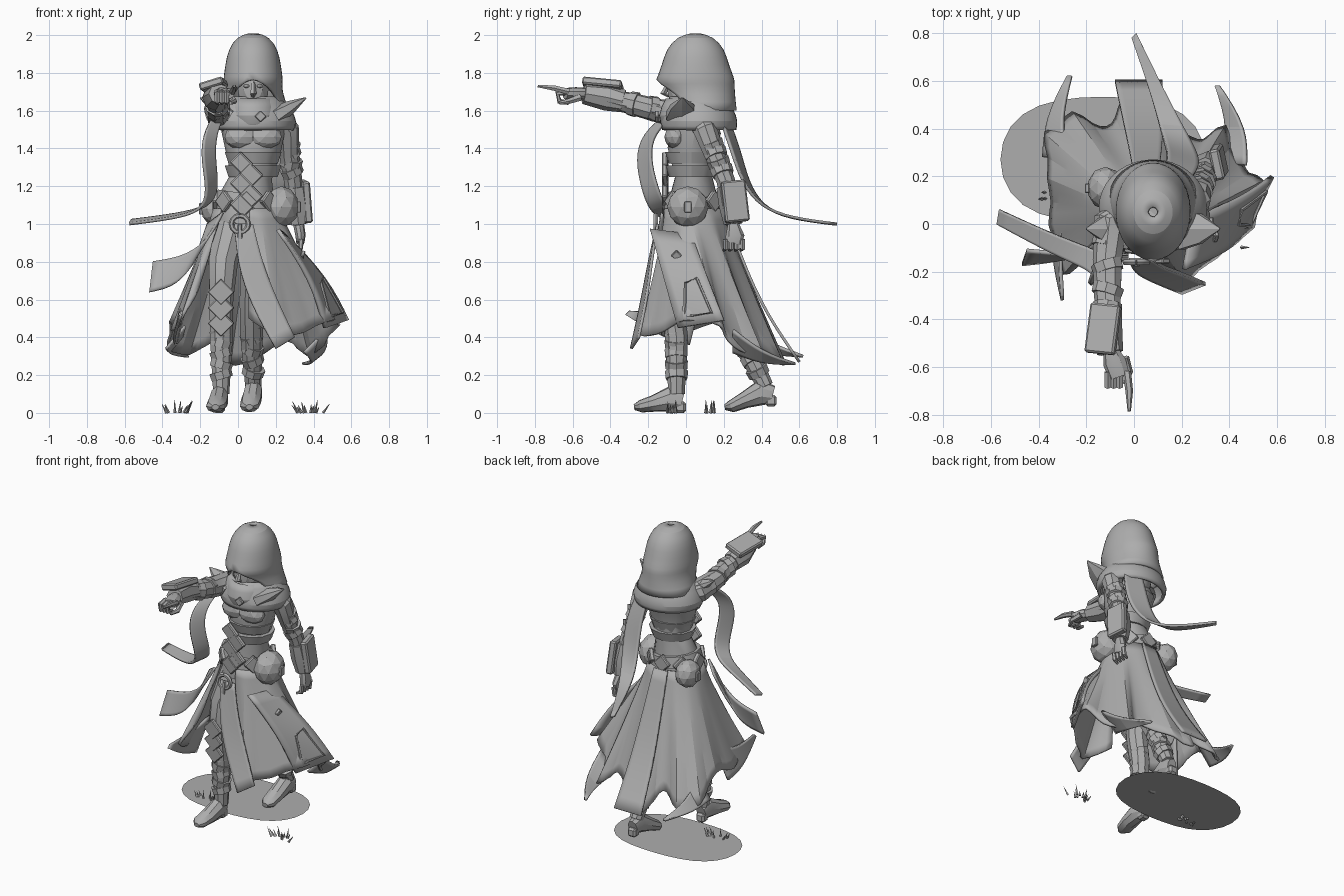
import bpy, bmesh, math, random
from math import sin, cos, pi
from mathutils import Vector

random.seed(4)
if "Cube" in bpy.data.objects:
    bpy.data.objects.remove(bpy.data.objects["Cube"], do_unlink=True)

AXIS_X, AXIS_Y, AXIS_Z = Vector((1, 0, 0)), Vector((0, 1, 0)), Vector((0, 0, 1))
DIAMOND = pi / 4
grey = bpy.data.materials.new("plain grey")
grey.use_nodes = True
grey.diffuse_color = (.42, .42, .42, 1)
grey.node_tree.nodes["Principled BSDF"].inputs["Base Color"].default_value = grey.diffuse_color


def finish(name, bm, angle=30):
    bmesh.ops.recalc_face_normals(bm, faces=bm.faces)
    mesh = bpy.data.meshes.new(name)
    bm.to_mesh(mesh)
    bm.free()
    mesh.materials.append(grey)
    obj = bpy.data.objects.new(name, mesh)
    bpy.context.collection.objects.link(obj)
    bpy.ops.object.select_all(action="DESELECT")
    bpy.context.view_layer.objects.active = obj
    obj.select_set(True)
    bpy.ops.object.shade_smooth_by_angle(angle=math.radians(angle))
    return obj


def limb(name, path, radii, sides=9, ref=None):
    """Closed tube along a path; each radius is a number or an (across, along ref) pair."""
    bm, rings = bmesh.new(), []
    path = [Vector(point) for point in path]
    span = path[-1] - path[0]
    if ref is None:
        ref = AXIS_Z if abs(span.y) > max(abs(span.x), abs(span.z)) else AXIS_Y
    for i, point in enumerate(path):
        tangent = path[min(i + 1, len(path) - 1)] - path[max(i - 1, 0)]
        across = tangent.cross(ref).normalized()
        other = across.cross(tangent).normalized()
        wide, deep = radii[i] if isinstance(radii[i], tuple) else (radii[i], radii[i])
        turns = [2 * pi * k / sides for k in range(sides)]
        rings.append([bm.verts.new(point + across * wide * cos(a) + other * deep * sin(a)) for a in turns])
    for lower, upper in zip(rings, rings[1:]):
        for k in range(sides):
            n = (k + 1) % sides
            bm.faces.new((lower[k], lower[n], upper[n], upper[k]))
    bm.faces.new(rings[0])
    bm.faces.new(rings[-1])
    return finish(name, bm)


def sheet(name, rows, thick=.015, levels=1):
    """Cloth made from a grid of points; meeting edges are joined."""
    bm = bmesh.new()
    grid = [[bm.verts.new(point) for point in row] for row in rows]
    for lower, upper in zip(grid, grid[1:]):
        for k in range(len(lower) - 1):
            bm.faces.new((lower[k], lower[k + 1], upper[k + 1], upper[k]))
    bmesh.ops.remove_doubles(bm, verts=bm.verts, dist=.0005)
    obj = finish(name, bm, angle=35)
    soften = obj.modifiers.new("soften", "SUBSURF")
    soften.levels = soften.render_levels = levels
    soften.boundary_smooth = "PRESERVE_CORNERS"
    solid = obj.modifiers.new("thickness", "SOLIDIFY")
    solid.thickness, solid.offset = thick, 0
    return obj


def ribbon(name, path, start, end, swell=0):
    """Strip whose half width turns from the start vector to the end vector, wider in the middle."""
    rows = []
    for i, point in enumerate(path):
        t = i / (len(path) - 1)
        point, half = Vector(point), Vector(start).lerp(Vector(end), t) * (1 + swell * sin(pi * t))
        rows.append([point - half, point, point + half])
    return sheet(name, rows, levels=2)


def ball(name, loc, size):
    bm = bmesh.new()
    bmesh.ops.create_icosphere(bm, subdivisions=2, radius=1)
    for v in bm.verts:
        v.co = [a + b * c for a, b, c in zip(loc, size, v.co)]
    return finish(name, bm, angle=15)


def box(name, loc, size, turn=(0, 0, 0)):
    bm = bmesh.new()
    bmesh.ops.create_cube(bm, size=1)
    for v in bm.verts:
        v.co = [a * b for a, b in zip(v.co, size)]
    bmesh.ops.bevel(bm, geom=bm.edges[:], offset=min(size) / 5, segments=1, affect="EDGES")
    obj = finish(name, bm)
    obj.location, obj.rotation_euler = loc, turn
    return obj


def shell(name, levels, count=18):
    """Wrapped cloth; each level is height, centre y, radius x, radius y, half gap at the front."""
    rows = []
    for z, centre, wide, deep, gap in levels:
        angles = [gap + 2 * (pi - gap) * k / count for k in range(count + 1)]
        rows.append([(.08 + wide * sin(a), centre - deep * cos(a), z) for a in angles])
    return sheet(name, rows, thick=.02)


def wraps(name, start, end, radius, count):
    start, end = Vector(start), Vector(end)
    half = (end - start).normalized() * .02
    for i in range(count):
        middle, tilt = start.lerp(end, i / (count - 1)), AXIS_X * .006 * (-1) ** i
        limb(name, [middle - half + tilt, middle + half - tilt], [radius, radius * .95])


# Hood, face and mantle
shell("hood", [(2, .05, .02, .02, 0), (1.985, .05, .08, .09, 0), (1.92, .05, .125, .15, 0), (1.84, .05, .14, .17, 0),
               (1.77, .05, .15, .2, 0), (1.75, .05, .15, .2, .3), (1.69, .07, .15, .18, .9), (1.6, .1, .18, .16, 1)])
shell("mantle", [(1.67, .06, .14, .14, 0), (1.6, .07, .2, .18, 0), (1.54, .07, .23, .2, 0), (1.5, .07, .21, .19, 0)])
shell("mask_collar", [(1.66, .02, .11, .12, 0), (1.57, .02, .15, .17, 0), (1.5, .03, .1, .14, 0)])
ball("face", loc=(.08, -.01, 1.71), size=(.085, .09, .13))
limb("nose", [(.08, -.09, 1.75), (.08, -.12, 1.69), (.08, -.09, 1.68)], [.01, .018, .012], sides=5)
for side in (-1, 1):
    ball("eye", loc=(.08 + side * .035, -.085, 1.73), size=(.018, .012, .01))
    limb("collar_point", [(.08 + side * reach, -.02, 1.5 + reach * .6) for reach in (.12, .2, .28)],
         [(.05, .1), (.035, .07), .004], sides=6)
box("collar_gem", loc=(.12, -.155, 1.57), size=(.045, .02, .045), turn=(0, DIAMOND, 0))

# Torso and armour
limb("torso", [(.03, .04, 1), (.04, .04, 1.1), (.07, .04, 1.25), (.08, .03, 1.4), (.08, .05, 1.5), (.08, .06, 1.6)],
     [(.15, .14), (.16, .14), (.11, .1), (.15, .13), (.17, .14), .09], sides=14)
for side in (-1, 1):
    ball("chest_plate", loc=(.08 + side * .06, -.055, 1.46), size=(.095, .06, .065))
for z in (1.28, 1.35):
    limb("corset_band", [(.08, .03, z - .03), (.08, .03, z + .03)], [(.13, .12), (.15, .14)], sides=12)
for i in range(5):
    box("corset_plate", loc=(.02 + i % 2 / 20, -.11, 1.32 - i / 18), size=(.1, .03, .08), turn=(.1, DIAMOND, 0))
limb("belt", [(.04, .04, 1.09), (.05, .04, 1.16)], [(.17, .16), (.16, .15)], sides=14)
for i in range(8):
    a = DIAMOND * i
    box("belt_plate", loc=(.045 + .165 * sin(a), .04 - .15 * cos(a), 1.12), size=(.085, .03, .085), turn=(0, DIAMOND, a))

# Buckle ring with drop
ring = [(.01 + sin(pi * k / 6) / 22, -.16, 1 + cos(pi * k / 6) / 22) for k in range(13)]
limb("buckle_ring", ring, [.014] * len(ring), sides=6)
limb("buckle_drop", [(.01, -.16, 1), (.01, -.16, .93), (.01, -.16, .87)], [.01, .02, .003], sides=6)

# Pouches and vials
for out, loc, size in ((1, (.23, .01, 1.09), .11), (-1, (-.12, .15, 1.08), .09)):
    ball("pouch", loc, [size * .85, size, size])
    box("pouch_clasp", Vector(loc) + AXIS_X * out * size * .85, size=(.02, .04, .06))
for y in (.02, .06, .1):
    limb("vial", [(.2, y, .85), (.19, y, 1)], [.02, .024], sides=7)

# Coat skirt: the hem runs from the front over the left side and round the back
hem = [(.06, -.14, .5), (.22, -.27, .4), (.36, -.14, .42), (.53, -.02, .5), (.57, .2, .47), (.47, .25, .35),
       (.4, .45, .28), (.28, .34, .4), (.1, .53, .28), (-.05, .56, .24), (-.11, .4, .4), (-.27, .5, .3),
       (-.4, .4, .33), (-.37, .2, .5), (-.37, 0, .42), (-.31, -.25, .5), (-.2, -.12, .7)]
columns = [Vector(hem[0])]
for start, end in zip(hem, hem[1:]):
    columns += [(Vector(start) + Vector(end)) / 2, Vector(end)]
rows = []
for step in range(7):
    drop, row = step / 6, []
    for i, low in enumerate(columns):
        a = .1 - pi / 2 + (2 * pi - 1) * i / (len(columns) - 1)
        top = Vector((.045 + .17 * cos(a), .04 + .15 * sin(a), 1.08))
        fold = 1 - drop * (i % 2) / 9
        spread = drop ** 1.15
        row.append((top.x + (low.x * fold - top.x) * spread, top.y + (low.y * fold - top.y) * spread,
                    top.z + (low.z - top.z) * drop))
    rows.append(row)
sheet("coat_skirt", rows)

# Side panel with raised frame
corners = [Vector(p) for p in ((.21, -.19, .97), (.25, .03, .94), (.46, -.04, .45), (.58, .2, .49))]


def on_panel(u, v, lift=0):
    point = corners[0].lerp(corners[1], u).lerp(corners[2].lerp(corners[3], u), v)
    return point + Vector((sin(pi * v) / 25 + lift, -lift, 0))


sheet("side_panel", [[on_panel(u / 3, v / 4) for u in range(4)] for v in range(5)], thick=.02)
frame = [on_panel(u, v, lift=.012) for u, v in ((.25, .9), (.85, .9), (.8, .5), (.5, .55), (.25, .9))]
limb("panel_frame", frame, [.008] * len(frame), sides=5)
box("panel_stud", on_panel(.5, .25, lift=.01), size=(.02, .04, .04), turn=(DIAMOND, .3, 0))

# Loose flaps and curled coat tails
ribbon("right_flap", [(-.12, -.1, 1.03), (-.18, -.14, .88), (-.29, -.14, .75), (-.46, -.14, .72)],
       start=(.04, -.03, .03), end=(.01, .03, .08), swell=.3)
ribbon("right_curl", [(-.3, .05, .48), (-.33, -.1, .46), (-.3, -.31, .53)], start=(.03, .03, .12), end=(0, .01, .01))
ribbon("front_sash", [(.03, -.15, 1), (.06, -.19, .8), (.13, -.22, .6), (.25, -.27, .37)],
       start=(.05, 0, 0), end=(.05, .02, .03), swell=.3)
ribbon("back_seam", [(.05, .2, 1.08), (.05, .3, .8), (.04, .42, .53), (.02, .6, .27)],
       start=(.05, 0, 0), end=(.1, 0, 0))
ribbon("left_coat_horn", [(.41, .25, .38), (.44, .4, .29), (.35, .58, .26)], start=(.06, 0, .06), end=(.01, 0, 0))
ribbon("right_coat_horn", [(-.33, .28, .4), (-.34, .44, .34), (-.27, .62, .3)], start=(.05, 0, .06), end=(.01, 0, 0))

# Scarf tails
ribbon("front_scarf_tail", [(-.1, -.08, 1.58), (-.15, -.2, 1.48), (-.16, -.23, 1.35), (-.13, -.19, 1.18),
                            (-.17, -.15, 1.08), (-.33, -.09, 1.04), (-.57, .03, 1.01)],
       start=(.03, .02, 0), end=(.005, .03, .01), swell=.6)
ribbon("back_scarf_tail", [(.18, .2, 1.56), (.21, .26, 1.4), (.2, .31, 1.22), (.16, .4, 1.09), (.1, .55, 1.03),
                           (0, .79, 1)], start=(.05, -.02, 0), end=(.01, .01, 0), swell=1)

# Pointing right arm
limb("right_arm", [(0, .06, 1.53), (-.1, 0, 1.58), (-.11, -.15, 1.6), (-.11, -.3, 1.64), (-.1, -.54, 1.69)],
     [.07, .075, .063, .058, .04])
limb("right_cuff", [(-.11, -.33, 1.65), (-.12, -.42, 1.67), (-.1, -.54, 1.69)], [.06, .07, .055], sides=8)
box("right_bracer", loc=(-.13, -.44, 1.735), size=(.13, .21, .04), turn=(-.1, -.3, -.1))
wraps("right_arm_strap", (-.11, -.08, 1.59), (-.11, -.28, 1.635), radius=.068, count=3)
limb("right_palm", [(-.1, -.52, 1.69), (-.08, -.58, 1.69), (-.06, -.64, 1.69)], [.03, (.05, .035), (.045, .03)])
limb("right_pointer", [(-.03, -.62, 1.7), (-.02, -.7, 1.72), (-.02, -.785, 1.73)], [.018, .016, .007], sides=6)
for x in (-.06, -.085, -.11):
    limb("right_finger", [(x, -.62, 1.7), (x, -.68, 1.69), (x, -.67, 1.65), (x, -.62, 1.64)],
         [.016, .016, .015, .01], sides=6, ref=AXIS_X)
limb("right_thumb", [(-.04, -.56, 1.67), (-.02, -.62, 1.65), (-.04, -.67, 1.64)], [.02, .016, .009], sides=6)

# Lowered left arm
limb("left_arm", [(.2, .06, 1.57), (.26, .1, 1.5), (.27, .15, 1.37), (.29, .21, 1.23), (.32, .25, 1)],
     [.06, .065, .055, .05, .04])
wraps("left_arm_wrap", (.268, .14, 1.42), (.285, .19, 1.28), radius=.062, count=4)
limb("left_cuff", [(.3, .22, 1.2), (.31, .24, 1.1), (.32, .25, 1)], [.06, .066, .05], sides=8)
box("left_bracer", loc=(.355, .26, 1.12), size=(.045, .13, .22), turn=(.1, -.1, .2))
limb("left_palm", [(.32, .25, 1), (.33, .26, .94), (.33, .25, .9)], [.03, (.028, .05), (.022, .045)])
for y in (.21, .24, .27, .3):
    limb("left_finger", [(.335, y, .92), (.33, y, .87), (.3, y - .01, .86)], [.015, .014, .008], sides=6)

# Legs and boots
thickness = [.09, .08, .065, .062, .044]
limb("right_leg", [(-.03, .02, 1), (-.08, -.05, .8), (-.09, -.08, .6), (-.09, -.05, .4), (-.09, -.05, .1)], thickness)
limb("left_leg", [(.09, .05, 1), (.09, .12, .8), (.07, .18, .6), (.07, .28, .42), (.08, .42, .14)], thickness)
wraps("right_leg_wrap", (-.09, -.055, .48), (-.09, -.05, .2), radius=.062, count=6)
wraps("left_leg_wrap", (.07, .26, .46), (.08, .38, .22), radius=.062, count=5)
for i in range(3):
    box("knee_plate", loc=(-.09, -.14 + i / 120, .64 - i / 12), size=(.1, .025, .1), turn=(.1, DIAMOND, 0))
for name, x, heel, lift in (("right_boot", -.1, -.02, 0), ("left_boot", .08, .46, .035)):
    limb(name, [(x, heel, .06 + lift), (x, heel - .06, .075 + lift), (x - .01, heel - .15, .05 + lift / 2),
                (x - .02, heel - .22, .035), (x - .02, heel - .255, .03)],
         [(.035, .05), (.05, .07), (.055, .045), (.05, .034), (.02, .015)])
    box(name + "_heel", loc=(x, heel - .01, .03 + lift), size=(.06, .06, .06))

# Ground patch and grass tufts
bm = bmesh.new()
turns = [2 * pi * k / 28 for k in range(28)]
bm.faces.new([bm.verts.new((-.13 + .43 * cos(a), .27 + .28 * sin(a) + sin(3 * a) / 60, .01)) for a in turns])
finish("ground_patch", bm)
for centre_x, centre_y in ((-.33, .13), (.38, -.08)):
    for blade in range(14):
        x, y = centre_x + random.uniform(-.07, .07), centre_y + random.uniform(-.03, .03)
        limb("grass_blade", [(x, y, 0), (x + (x - centre_x) / 2, y, random.uniform(.03, .07))], [.008, .001], sides=4)
